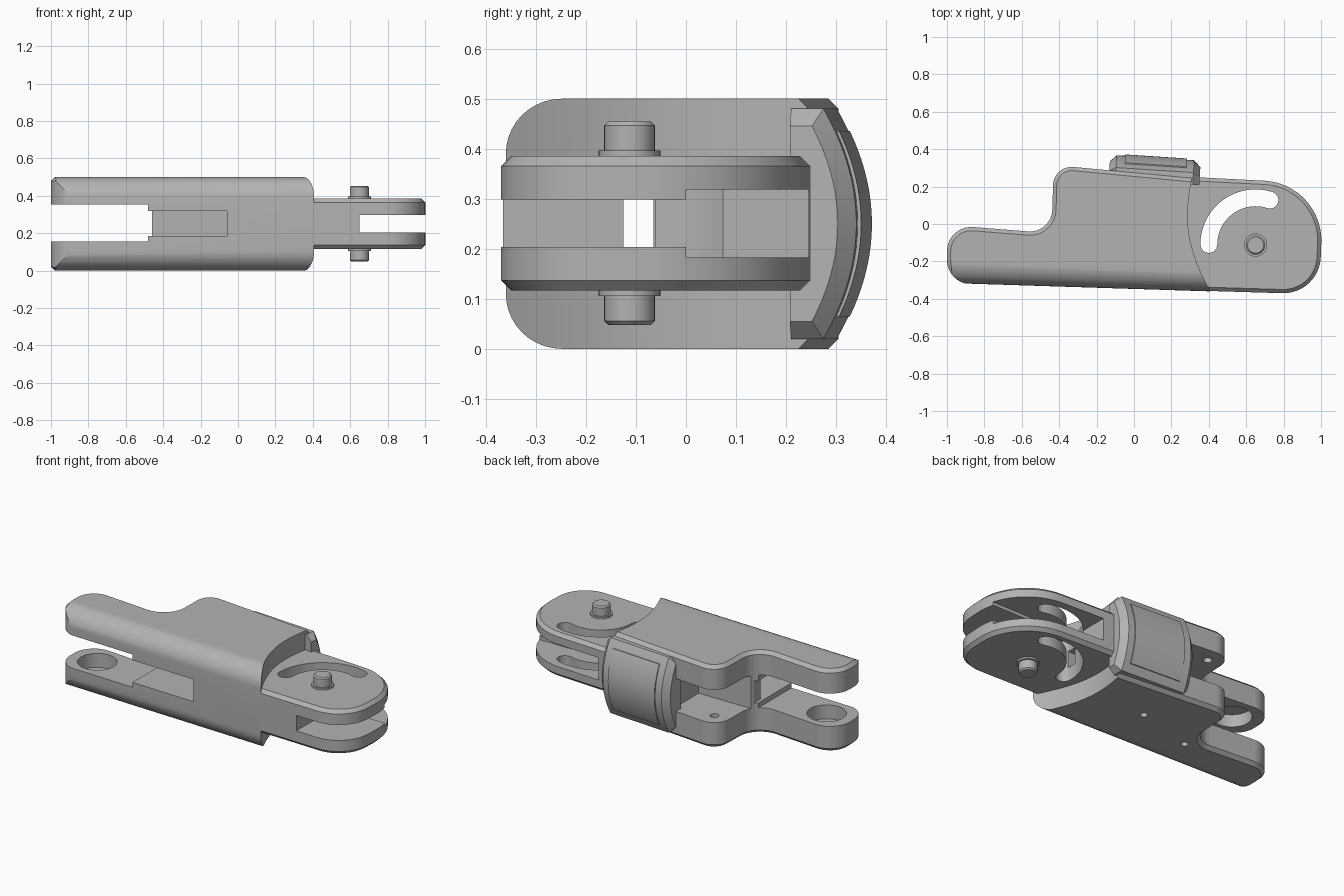
import bpy, bmesh
from math import sin, cos, pi, radians, tan
from mathutils import Vector, Matrix

old = bpy.data.objects.get("Cube")
if old:
    bpy.data.objects.remove(old, do_unlink=True)

grey = bpy.data.materials.new("plain_grey")
grey.use_nodes = True
GREY = (0.45, 0.45, 0.45, 1)
grey.diffuse_color = GREY
grey.node_tree.nodes["Principled BSDF"].inputs["Base Color"].default_value = GREY
TILT = -0.032


def fillet(corners, steps=10):
    """Turn (x, y, radius) corners into a rounded outline."""
    out = []
    n = len(corners)
    for i, (x, y, r) in enumerate(corners):
        p = Vector((x, y))
        if not r:
            out.append(p)
            continue
        a = (Vector(corners[i - 1][:2]) - p).normalized()
        b = (Vector(corners[(i + 1) % n][:2]) - p).normalized()
        half = a.angle(b) / 2
        mid = p + (a + b).normalized() * (r / sin(half))
        start = p + a * (r / tan(half)) - mid
        end = p + b * (r / tan(half)) - mid
        sweep = start.angle_signed(end)
        for k in range(steps + 1):
            out.append(mid + Matrix.Rotation(-sweep * k / steps, 2) @ start)
    return out


def prism(name, pts, z0, z1, chamfer=0, keep=lambda m: True):
    """Extrude an outline upward, chamfering the rim edges that pass keep."""
    bm = bmesh.new()
    face = bm.faces.new([bm.verts.new((p[0], p[1], z0)) for p in pts])
    ext = bmesh.ops.extrude_face_region(bm, geom=[face])
    top = [v for v in ext["geom"] if isinstance(v, bmesh.types.BMVert)]
    bmesh.ops.translate(bm, verts=top, vec=(0, 0, z1 - z0))
    bmesh.ops.recalc_face_normals(bm, faces=bm.faces)
    if chamfer:
        rim = [e for e in bm.edges if abs(e.verts[0].co.z - e.verts[1].co.z) < 1e-5
               and keep((e.verts[0].co + e.verts[1].co) / 2)]
        bmesh.ops.bevel(bm, geom=rim, offset=chamfer, segments=1, affect='EDGES')
    me = bpy.data.meshes.new(name)
    bm.to_mesh(me)
    bm.free()
    me.materials.append(grey)
    ob = bpy.data.objects.new(name, me)
    bpy.context.collection.objects.link(ob)
    return ob


def box(x0, x1, y0, y1, z0, z1):
    return prism("cutter", [(x0, y0), (x1, y0), (x1, y1), (x0, y1)], z0, z1)


def disc(name, x, y, r, z0, z1, chamfer=0, n=32):
    pts = [(x + r * cos(2 * pi * k / n), y + r * sin(2 * pi * k / n)) for k in range(n)]
    return prism(name, pts, z0, z1, chamfer)


def along_x(name, pts, x0, x1, chamfer=0, keep=lambda m: True):
    """Extrude a (y, z) outline along x."""
    ob = prism(name, pts, x0, x1, chamfer, keep)
    ob.data.transform(Matrix(((0, 0, 1, 0), (1, 0, 0, 0), (0, 1, 0, 0), (0, 0, 0, 1))))
    return ob


def carve(ob, cutters, op='DIFFERENCE'):
    bpy.context.view_layer.objects.active = ob
    for c in cutters:
        m = ob.modifiers.new("cut", 'BOOLEAN')
        m.operation, m.solver, m.object = op, 'EXACT', c
        bpy.ops.object.modifier_apply(modifier=m.name)
        bpy.data.objects.remove(c, do_unlink=True)


def smooth(ob, deg=25):
    bpy.ops.object.select_all(action='DESELECT')
    ob.select_set(True)
    bpy.context.view_layer.objects.active = ob
    bpy.ops.object.shade_smooth_by_angle(angle=radians(deg))


PX, PY = 0.65, -0.11          # hinge axis


# main body: wavy outline with a hollowed fork end
hollow_end = [(0.31 + 0.1 * t ** 2 - 0.04 * sin(pi * t), 0.245 - 0.61 * t, 0)
              for t in [k / 12 for k in range(13)]]
outline = fillet([(-1, -0.318, 0.13), (-1, -0.005, 0.13), (-0.44, -0.05, 0.12),
                  (-0.43, 0.315, 0.1)] + hollow_end)
body = prism("body", outline, 0, 0.5, 0.02, lambda m: m.x < 0.27 and m.y > -0.3)
section = fillet([(-0.347, 0, 0.11), (-0.347, 0.5, 0.11), (1, 0.5, 0), (1, 0, 0)])
rounding = along_x("cutter", section, -1.2, 0.8)
rounding.data.transform(Matrix.Rotation(TILT, 4, 'Z'))
carve(body, [rounding], 'INTERSECT')
carve(body, [
    box(-1.2, -0.48, -0.6, 0.6, 0.155, 0.355),            # knuckle slot
    box(-0.5, -0.06, -0.6, -0.06, 0.185, 0.32),           # front window
    box(-0.5, -0.46, -0.07, 0.03, 0.185, 0.32),
    box(-0.49, -0.1, 0.02, 0.6, 0.155, 0.355),            # back pocket
    box(-0.1, 0.6, -0.125, -0.065, 0.2, 0.3),             # cable tunnel
    disc("cutter", -0.83, -0.17, 0.11, 0.07, 0.43),       # bearing seats
    disc("cutter", -0.34, 0.21, 0.025, 0.08, 0.42, n=16),  # screw holes
    disc("cutter", -0.43, -0.09, 0.02, -0.1, 0.05, n=16),
    disc("cutter", -0.06, 0.01, 0.02, -0.1, 0.05, n=16)])
smooth(body)

# hinge fork
fork = prism("hinge_fork", fillet([(0.2, -0.352, 0), (0.99, -0.376, 0.2),
                                   (1.015, 0.215, 0.32), (0.2, 0.257, 0)], 16),
             0.117, 0.385, 0.02, lambda m: m.x > 0.22)
arc = [radians(180 - 108 * k / 24) for k in range(25)]


def ring(r, angles):
    return [(PX + r * cos(a), PY + r * sin(a)) for a in angles]


def round_end(angle, first):
    cx, cy = PX + 0.25 * cos(angle), PY + 0.25 * sin(angle)
    return [(cx + 0.045 * cos(first - pi * k / 8), cy + 0.045 * sin(first - pi * k / 8))
            for k in range(1, 8)]


slot = ring(0.295, arc) + round_end(arc[-1], arc[-1]) \
    + ring(0.205, arc[::-1]) + round_end(arc[0], arc[0] + pi)
carve(fork, [
    box(PX, 1.2, -0.6, 0.01, 0.204, 0.298),               # gap between the plates
    box(0.42, PX + 0.01, -0.06, 0.01, 0.204, 0.298),
    box(0.42, 1.2, 0, 0.6, 0.183, 0.318),                 # wider gap at the back
    box(0.1, PX + 0.01, -0.125, -0.065, 0.2, 0.3),
    prism("cutter", slot, 0, 0.5)])                       # curved travel slot
smooth(fork)

# hinge pins and washers on both sides
for side, flip in (("upper", 1), ("lower", -1)):
    def level(a, b):
        return sorted((0.251 + flip * a, 0.251 + flip * b))
    smooth(disc(side + "_hinge_pin", PX, PY - 0.003, 0.051, *level(0.1, 0.203), 0.008))
    smooth(disc(side + "_hinge_washer", PX, PY - 0.003, 0.062, *level(0.12, 0.145)))

# curved pad on the back
def bow(base, rise, z0, z1, n=20):
    return [(base + rise * (1 - (2 * k / n - 1) ** 2), z0 + (z1 - z0) * k / n)
            for k in range(n + 1)]


pad = along_x("back_pad", [(0.22, 0.02)] + bow(0.285, 0.066, 0.02, 0.48) + [(0.22, 0.48)],
              -0.15, 0.335, 0.035, lambda m: m.x > 0.25)
panel = along_x("pad_panel", [(0.28, 0.065)] + bow(0.314, 0.044, 0.065, 0.435) + [(0.28, 0.435)],
                -0.07, 0.26)
for ob in (pad, panel):
    ob.data.transform(Matrix.Translation((0, 0.01, 0)) @ Matrix.Rotation(-0.065, 4, 'Z'))
    smooth(ob)
